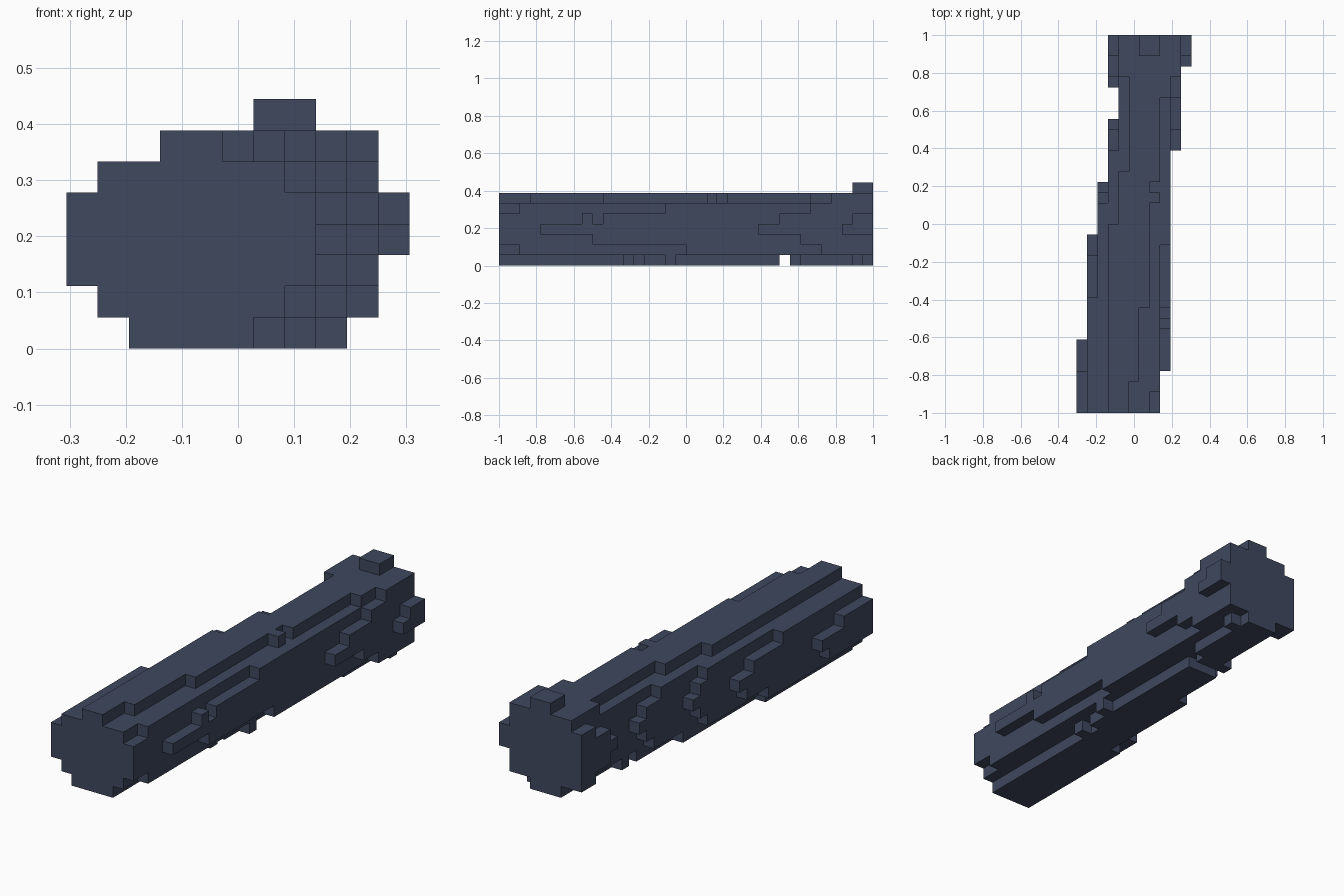
import bpy
import bmesh
import math
from mathutils import Vector

cube = bpy.data.objects.get("Cube")
if cube:
    bpy.data.objects.remove(cube, do_unlink=True)

UNIT = 1 / 18      # one block
LENGTH = 36        # blocks from front to back
WIDTH = 11         # blocks across

bark = bpy.data.materials.new("dark_slate_blue")
bark.use_nodes = True
COLOUR = (0.05, 0.065, 0.112, 1)
bark.diffuse_color = COLOUR
bark.node_tree.nodes["Principled BSDF"].inputs["Base Color"].default_value = COLOUR

# Each layer, bottom to top: where the low-x edge and the high-x edge step,
# as {block along the length: block across}
layers = [
    ({0: 2, 12: 3, 22: 4, 29: 5}, {0: 6, 12: 7, 13: 6, 14: 7, 16: 8, 17: 7, 29: 8, 34: 9, 35: 8}),
    ({0: 1, 13: 2, 20: 3, 26: 4, 34: 3}, {0: 7, 2: 8, 18: 9, 31: 10}),
    ({0: 0, 6: 1, 16: 2, 21: 3, 27: 4, 32: 3}, {0: 8, 9: 9, 29: 10}),
    ({0: 0, 7: 1, 17: 2, 22: 3, 28: 4, 31: 3}, {0: 8, 4: 9, 25: 10, 33: 11}),
    ({0: 0, 4: 1, 15: 2, 21: 3, 27: 4, 32: 3}, {0: 8, 8: 9, 9: 8, 10: 9, 27: 10, 34: 11}),
    ({0: 1, 11: 2, 20: 3, 25: 4, 34: 3}, {0: 7, 2: 8, 16: 9, 30: 10}),
    ({0: 3, 18: 4, 23: 5, 32: 4}, {0: 5, 3: 6, 10: 7, 20: 8, 21: 7, 22: 8, 30: 9, 32: 10}),
]
GAP = (0, 27)      # notch cut right across the lowest layer


def edge_at(steps, along):
    return steps[max(k for k in steps if k <= along)]


def build_blocks(name, cells):
    """Make the outer skin of a set of blocks, with flat areas merged."""
    bm = bmesh.new()
    for cell in cells:
        centre = Vector(cell) + Vector((0.5, 0.5, 0.5))
        for axis in range(3):
            for sign in (-1, 1):
                normal = Vector((0, 0, 0))
                normal[axis] = sign
                if tuple(int(c + n) for c, n in zip(cell, normal)) in cells:
                    continue
                u = Vector((0, 0, 0))
                u[(axis + 1) % 3] = 0.5
                v = normal.cross(u)
                mid = centre + normal / 2
                corners = (mid - u - v, mid + u - v, mid + u + v, mid - u + v)
                bm.faces.new([bm.verts.new((
                    (p.x - WIDTH / 2) * UNIT,
                    (p.y - LENGTH / 2) * UNIT,
                    p.z * UNIT)) for p in corners])
    bmesh.ops.remove_doubles(bm, verts=bm.verts, dist=UNIT / 100)
    bmesh.ops.dissolve_limit(bm, angle_limit=math.radians(1),
                             verts=bm.verts, edges=bm.edges)
    mesh = bpy.data.meshes.new(name)
    bm.to_mesh(mesh)
    bm.free()
    mesh.materials.append(bark)
    obj = bpy.data.objects.new(name, mesh)
    bpy.context.collection.objects.link(obj)
    return obj


# Slanting log
log = {(x, y, z)
       for z, (low, high) in enumerate(layers)
       for y in range(LENGTH) if (z, y) != GAP
       for x in range(edge_at(low, y), edge_at(high, y))}
build_blocks("log", log)

# Knot on top of the back end
knot = {(x, y, len(layers)) for x in (6, 7) for y in (LENGTH - 2, LENGTH - 1)}
build_blocks("knot", knot)
